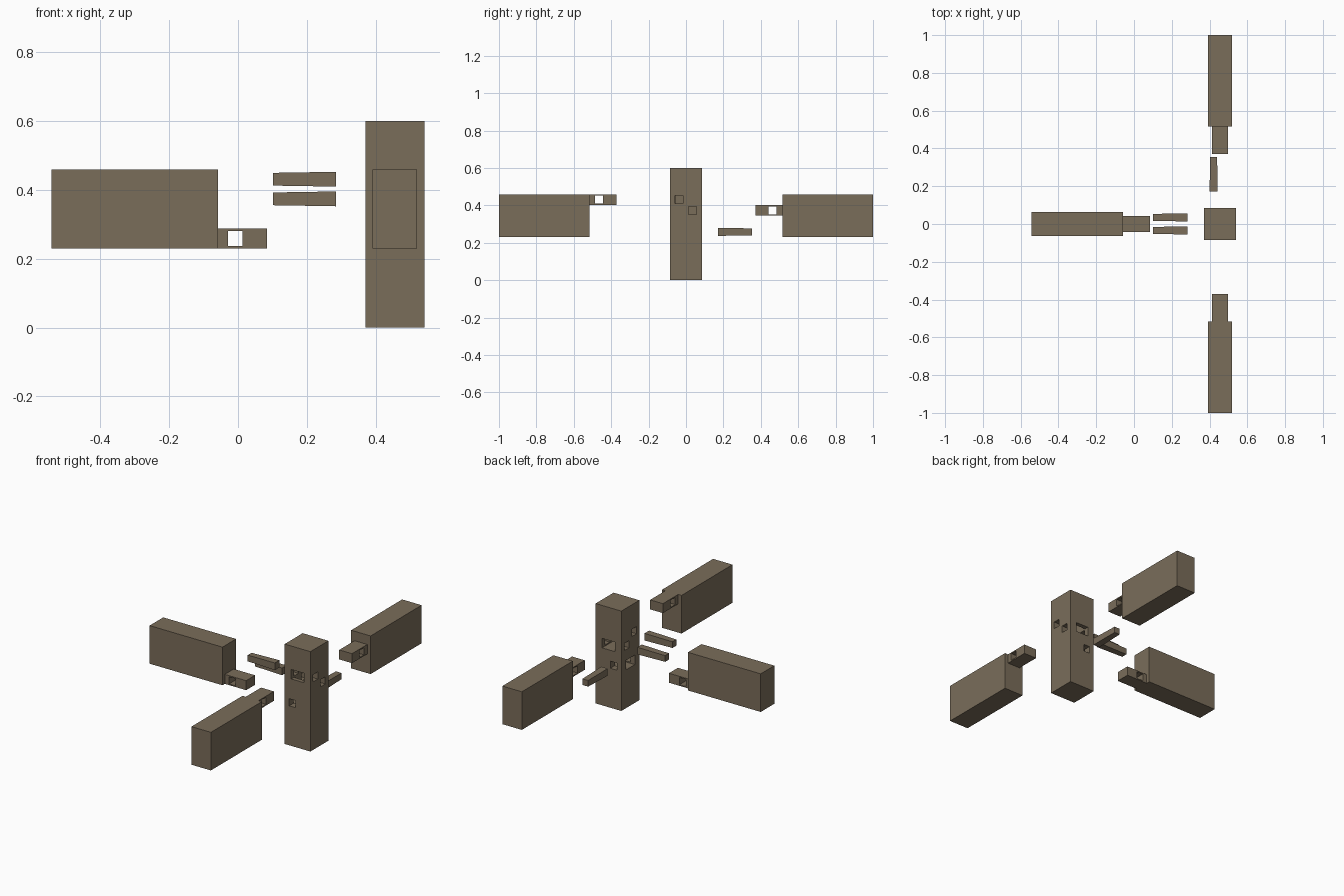
import bpy
import bmesh
from mathutils import Vector

if "Cube" in bpy.data.objects:
    bpy.data.objects.remove(bpy.data.objects["Cube"], do_unlink=True)

wood = bpy.data.materials.new("brown wood")
wood.use_nodes = True
colour = (0.195, 0.153, 0.102, 1)
wood.diffuse_color = colour
wood.node_tree.nodes["Principled BSDF"].inputs["Base Color"].default_value = colour


def box(name, x, y, z):
    """Block spanning the given (min, max) ranges."""
    bm = bmesh.new()
    bmesh.ops.create_cube(bm, size=1)
    for v in bm.verts:
        v.co = Vector([(lo + hi) / 2 + c * (hi - lo) for c, (lo, hi) in zip(v.co, (x, y, z))])
    mesh = bpy.data.meshes.new(name)
    bm.to_mesh(mesh)
    bm.free()
    mesh.materials.append(wood)
    obj = bpy.data.objects.new(name, mesh)
    bpy.context.collection.objects.link(obj)
    return obj


def combine(obj, other, operation):
    """Apply a boolean and discard the second block."""
    mod = obj.modifiers.new("joint", 'BOOLEAN')
    mod.operation, mod.solver, mod.object = operation, 'EXACT', other
    bpy.context.view_layer.objects.active = obj
    bpy.ops.object.modifier_apply(modifier=mod.name)
    bpy.data.objects.remove(other, do_unlink=True)


def span(centre, half):
    return (centre - half, centre + half)


PX = 0.4555           # post centre in x
POST = 0.0855         # post half width
BEAM = 0.0645         # beam half width
TENON = 0.0425        # tenon half width
HOLE = 0.0215         # peg half width
BEAM_Z = (0.23, 0.459)
FRONT_Z, BACK_Z, SIDE_Z = (0.402, 0.459), (0.345, 0.402), (0.23, 0.287)
FRONT_PEG, BACK_PEG, SIDE_PEG = 0.4305, 0.3735, 0.2585   # peg heights

# Post with three blind mortises and three through peg holes
post = box("post", span(PX, POST), span(0, POST), (0, 0.6))
tx = span(PX, TENON)
through = (-0.2, 0.2)
for cut in (
    (tx, (-0.2, 0.06), FRONT_Z),
    (tx, (-0.06, 0.2), BACK_Z),
    ((0.3, PX + 0.06), span(0, TENON), SIDE_Z),
    ((0.3, 0.6), span(-0.037, HOLE), span(FRONT_PEG, HOLE)),
    ((0.3, 0.6), span(0.034, HOLE), span(BACK_PEG, HOLE)),
    (span(0.4215, HOLE), through, span(SIDE_PEG, HOLE)),
):
    combine(post, box("cutter", *cut), 'DIFFERENCE')


# Beams, each with a pierced tenon
def beam(name, body, tenon, hole):
    obj = box(name, *body)
    combine(obj, box("tenon", *tenon), 'UNION')
    combine(obj, box("cutter", *hole), 'DIFFERENCE')


bx = span(PX, BEAM)
beam("front_beam", (bx, (-1, -0.516), BEAM_Z), (tx, (-0.55, -0.371), FRONT_Z),
     ((0.3, 0.6), span(-0.466, HOLE), span(FRONT_PEG, HOLE)))
beam("back_beam", (bx, (0.516, 1), BEAM_Z), (tx, (0.371, 0.55), BACK_Z),
     ((0.3, 0.6), span(0.462, HOLE), span(BACK_PEG, HOLE)))
beam("right_beam", ((-0.542, -0.058), span(0, BEAM), BEAM_Z),
     ((-0.1, 0.084), span(0, TENON), SIDE_Z),
     (span(-0.008, HOLE), through, span(SIDE_PEG, HOLE)))


# Pegs, slightly narrowed towards the end away from the post
def peg(name, x, y, z, axis, tip):
    obj = box(name, x, y, z)
    centre = Vector([sum(r) / 2 for r in (x, y, z)])
    for v in obj.data.vertices:
        if (v.co[axis] - centre[axis]) * tip > 0:
            for i in range(3):
                if i != axis:
                    v.co[i] = centre[i] + (v.co[i] - centre[i]) * 0.86


peg_x = (0.101, 0.284)
peg("front_beam_peg", peg_x, span(-0.034, HOLE), span(FRONT_PEG, HOLE), 0, -1)
peg("back_beam_peg", peg_x, span(0.035, HOLE), span(BACK_PEG, HOLE), 0, -1)
peg("right_beam_peg", span(0.4215, HOLE), (0.172, 0.354), span(SIDE_PEG, HOLE), 1, 1)
